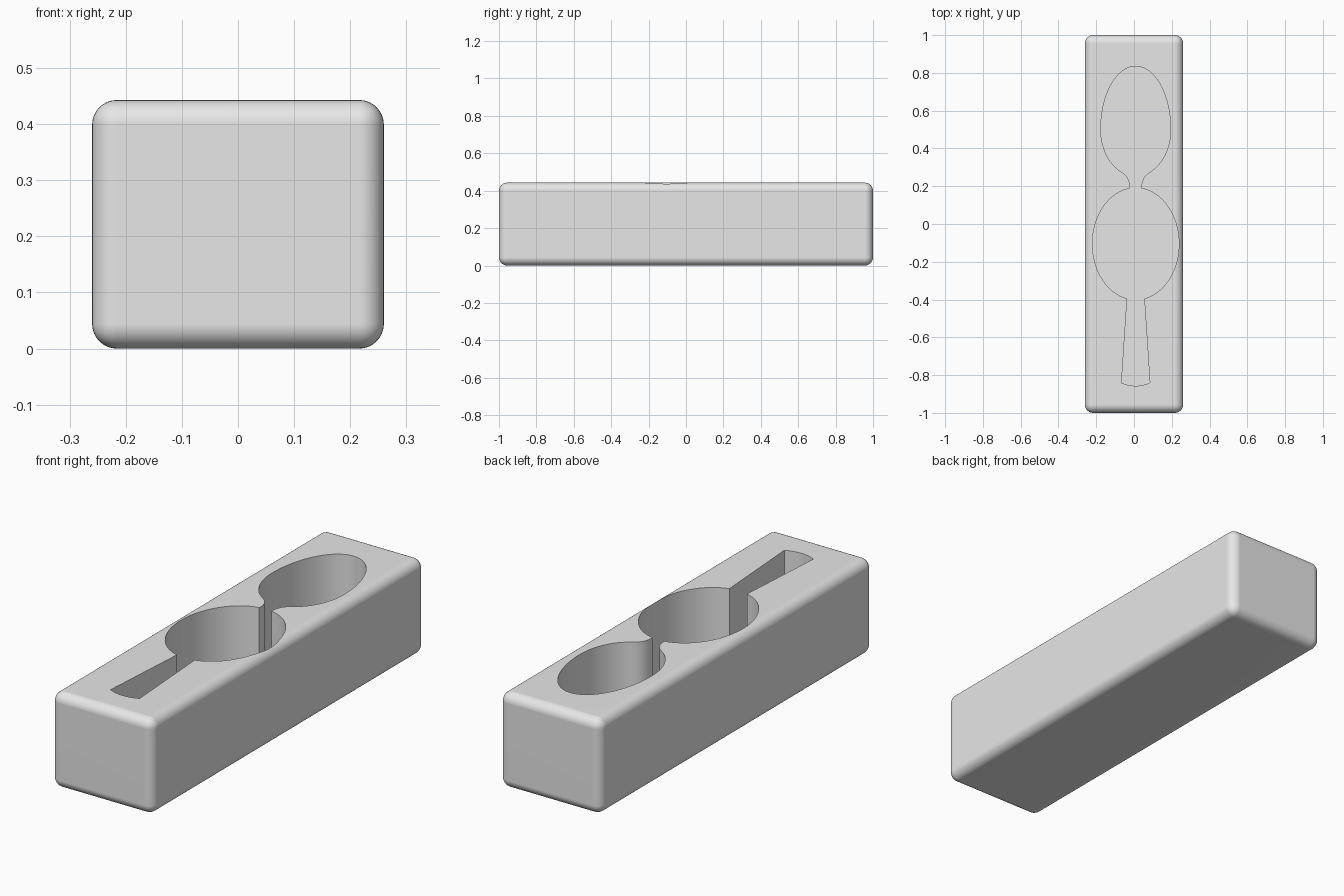
import bpy, bmesh
from math import sin, cos, pi, radians, asin, sqrt

WIDTH, LENGTH, HEIGHT, ROUND = 0.52, 2.0, 0.443, 0.044
FLOOR = 0.1          # height of the pocket floor
CX = 0.009           # centre line of the pocket

cube = bpy.data.objects.get("Cube")
if cube:
    bpy.data.objects.remove(cube, do_unlink=True)

grey = bpy.data.materials.new("light_grey")
grey.use_nodes = True
grey.diffuse_color = (0.8, 0.8, 0.8, 1)
grey.node_tree.nodes["Principled BSDF"].inputs["Base Color"].default_value = (0.8, 0.8, 0.8, 1)


def add_object(name, bm):
    bmesh.ops.recalc_face_normals(bm, faces=bm.faces[:])
    mesh = bpy.data.meshes.new(name)
    bm.to_mesh(mesh)
    bm.free()
    mesh.materials.append(grey)
    obj = bpy.data.objects.new(name, mesh)
    bpy.context.scene.collection.objects.link(obj)
    return obj


def arc(cy, rx, ry, start, end, steps):
    """Points on an ellipse; angles are measured from +x."""
    angles = [start + (end - start) * i / steps for i in range(steps + 1)]
    return [(rx * cos(a), cy + ry * sin(a)) for a in angles]


def curve(p, q, r, steps):
    """Points on a quadratic curve from p to r, pulled towards q."""
    ts = [i / steps for i in range(1, steps + 1)]
    return [tuple((1 - t) ** 2 * a + 2 * t * (1 - t) * b + t * t * c
                  for a, b, c in zip(p, q, r)) for t in ts]


# Right half of the pocket outline, from the far tip to the handle end
half = arc(0.5, 0.185, 0.335, pi / 2, 0, 24)
half += arc(0.5, 0.185, 0.246, 0, -asin(sqrt(1 - (0.075 / 0.185) ** 2)), 14)[1:]
half += curve(half[-1], (0.034, 0.25), (0.03, 0.2), 8)
half += arc(-0.105, 0.229, 0.296, pi / 2 - 0.14, -pi / 2 + 0.2, 40)
half += [(0.075, -0.84)]
half += curve(half[-1], (0.04, -0.857), (0, -0.857), 6)
outline = half + [(-x, y) for x, y in reversed(half[1:-1])]

# Block with rounded edges
bm = bmesh.new()
bmesh.ops.create_cube(bm, size=1)
bmesh.ops.scale(bm, vec=(WIDTH, LENGTH, HEIGHT), verts=bm.verts[:])
bmesh.ops.translate(bm, vec=(0, 0, HEIGHT / 2), verts=bm.verts[:])
bmesh.ops.bevel(bm, geom=bm.edges[:], offset=ROUND, segments=8,
                profile=0.5, affect='EDGES')
block = add_object("block", bm)

# Pocket cutter: a closed prism standing on the pocket floor
bm = bmesh.new()
low, high = [[bm.verts.new((x + CX, y, z)) for x, y in outline]
             for z in (FLOOR, HEIGHT + 0.1)]
bm.faces.new(low)
bm.faces.new(high)
for i in range(len(outline)):
    bm.faces.new((low[i - 1], low[i], high[i], high[i - 1]))
cutter = add_object("pocket_cutter", bm)
cutter.hide_render = True

# Cut the pocket, then shade smooth with crisp rims
bpy.context.view_layer.update()
bpy.ops.object.select_all(action='DESELECT')
bpy.context.view_layer.objects.active = block
block.select_set(True)
cut = block.modifiers.new("pocket", 'BOOLEAN')
cut.operation = 'DIFFERENCE'
cut.solver = 'FLOAT'
cut.object = cutter
bpy.ops.object.modifier_apply(modifier=cut.name)
bpy.data.objects.remove(cutter, do_unlink=True)
bpy.ops.object.shade_smooth_by_angle(angle=radians(30))
normals = block.modifiers.new("flat_sides", 'WEIGHTED_NORMAL')
normals.keep_sharp = True
